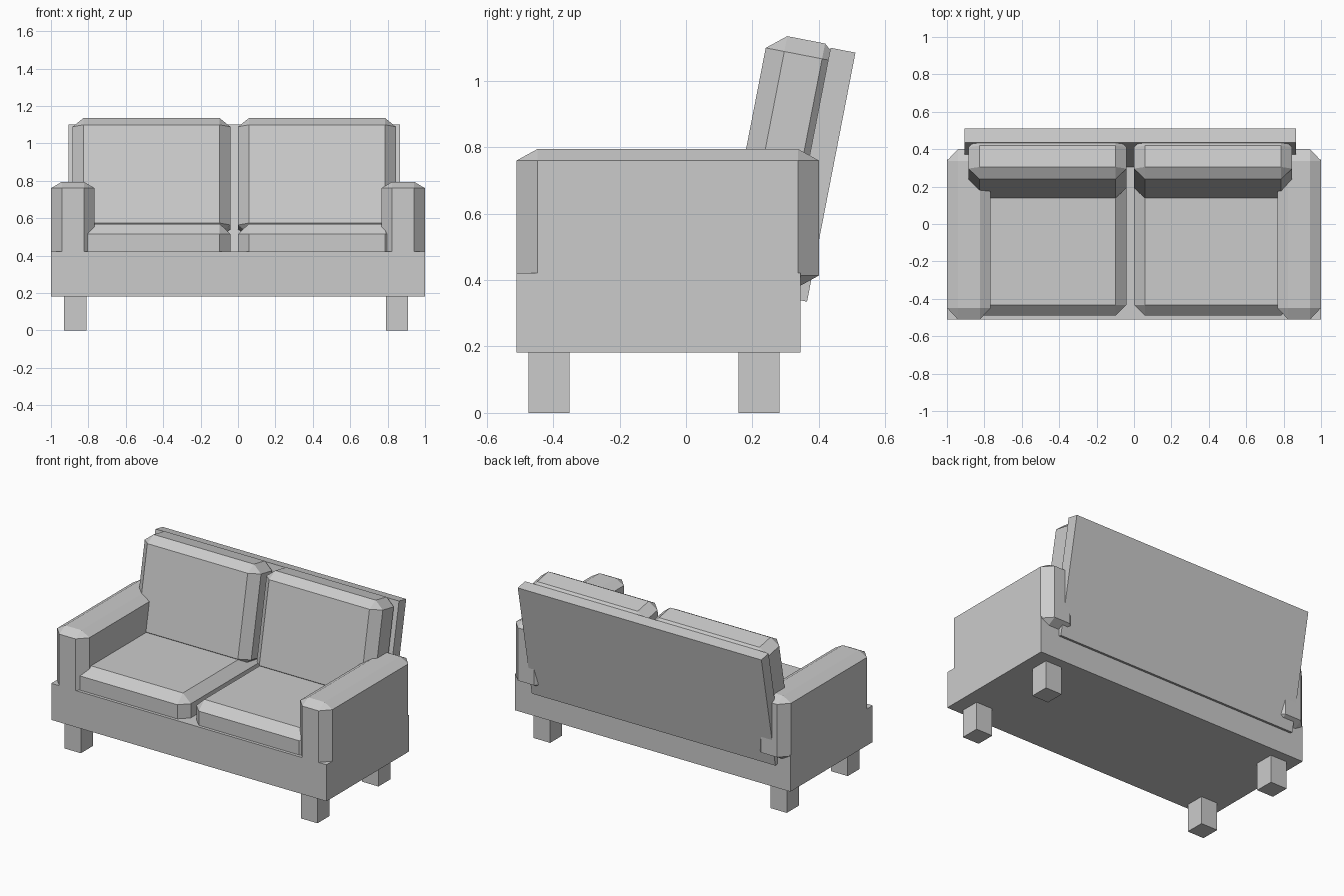
import bpy, bmesh, math
from itertools import product
from mathutils import Vector

if "Cube" in bpy.data.objects:
    bpy.data.objects.remove(bpy.data.objects["Cube"])


def block(name, center, size, chamfer=None, tilt=0.0):
    """Box, optionally with a flat chamfer of per-axis width, tilted about x."""
    half = Vector(size) / 2
    bm = bmesh.new()
    for s in product((-1, 1), repeat=3):
        corner = Vector([s[i] * half[i] for i in range(3)])
        if chamfer is None:
            bm.verts.new(corner)
            continue
        for keep in range(3):
            p = corner.copy()
            for i in range(3):
                if i != keep:
                    p[i] -= s[i] * chamfer[i]
            bm.verts.new(p)
    bmesh.ops.convex_hull(bm, input=bm.verts[:])
    bmesh.ops.dissolve_limit(bm, angle_limit=0.01, verts=bm.verts[:], edges=bm.edges[:])
    bmesh.ops.recalc_face_normals(bm, faces=bm.faces[:])
    mesh = bpy.data.meshes.new(name)
    bm.to_mesh(mesh)
    bm.free()
    obj = bpy.data.objects.new(name, mesh)
    obj.location = center
    obj.rotation_euler.x = tilt
    bpy.context.collection.objects.link(obj)
    return obj


LEAN = -math.radians(11)
MID = -0.02  # cushions and backboard sit slightly left of centre

# Base frame
block("base", (0, -0.0825, 0.302), (2.0, 0.855, 0.24))

# Leaning backboard
block("backboard", (MID, 0.40, 0.7175), (1.77, 0.0765, 0.764), tilt=LEAN)

for side, label in ((-1, "left"), (1, "right")):
    # Padded arm
    block(f"{label}_arm", (side * 0.883, -0.055, 0.587), (0.234, 0.91, 0.415),
          (0.058, 0.062, 0.034))
    # Seat cushion
    x = MID + side * 0.4425
    block(f"{label}_seat_cushion", (x, -0.075, 0.4625), (0.845, 0.83, 0.215),
          (0.058, 0.058, 0.055))
    # Back cushion
    block(f"{label}_back_cushion", (x, 0.302, 0.815), (0.845, 0.23, 0.629),
          (0.058, 0.057, 0.047), LEAN)
    # Legs
    for y, end in ((-0.4125, "front"), (0.22, "back")):
        block(f"{label}_{end}_leg", (-0.01 + side * 0.86, y, 0.0925), (0.12, 0.124, 0.185))
